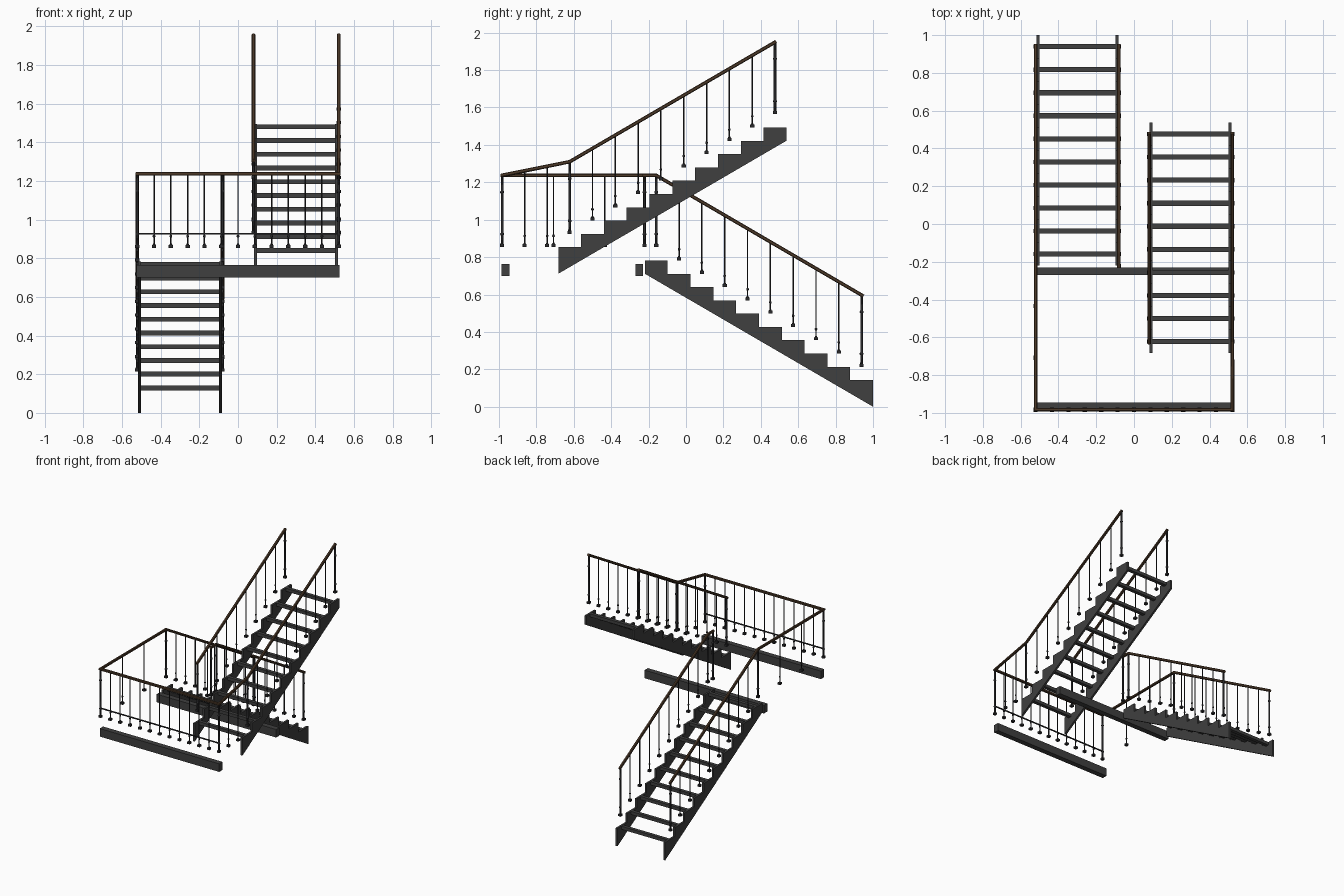
import bpy, bmesh, math
from mathutils import Vector, Matrix

if "Cube" in bpy.data.objects:
    bpy.data.objects.remove(bpy.data.objects["Cube"])

RUN, RISE, N = 0.122, 0.0711, 10
LAND = 12 * RISE            # foot height of the landing posts
RAIL_Z = 1.237
OUT, INN, FRONT = 0.521, 0.08, -0.983


def material(name, col):
    m = bpy.data.materials.new(name)
    m.diffuse_color = (*col, 1)
    m.use_nodes = True
    m.node_tree.nodes["Principled BSDF"].inputs["Base Color"].default_value = m.diffuse_color
    return m


steel = material("dark_steel", (0.05, 0.05, 0.05))
black = material("black_iron", (0.022, 0.022, 0.024))
wood = material("dark_wood", (0.075, 0.042, 0.022))


def finish(bm, name, mat, smooth=False):
    bmesh.ops.recalc_face_normals(bm, faces=bm.faces)
    me = bpy.data.meshes.new(name)
    bm.to_mesh(me)
    bm.free()
    me.materials.append(mat)
    ob = bpy.data.objects.new(name, me)
    bpy.context.collection.objects.link(ob)
    if smooth:
        bpy.ops.object.select_all(action='DESELECT')
        ob.select_set(True)
        bpy.context.view_layer.objects.active = ob
        bpy.ops.object.shade_smooth_by_angle(angle=math.radians(40))
    return ob


def add_box(bm, centre, size):
    bmesh.ops.create_cube(bm, size=1, matrix=Matrix.Translation(centre)
                          @ Matrix.Diagonal((*size, 1)))


def box(name, centre, size, mat=steel):
    bm = bmesh.new()
    add_box(bm, centre, size)
    return finish(bm, name, mat)


def stringer(name, x, y0, z0, d):
    # saw-tooth side plate
    pts = [(y0, z0)]
    for k in range(N):
        z = z0 + (k + 2) * RISE
        pts += [(y0 + d * k * RUN, z), (y0 + d * (k + 1) * RUN, z)]
    pts.append((y0 + d * N * RUN, z0 + N * RISE))
    bm = bmesh.new()
    f = bm.faces.new([bm.verts.new((x - 0.008, y, z)) for y, z in pts])
    ext = bmesh.ops.extrude_face_region(bm, geom=[f])
    bmesh.ops.translate(bm, vec=(0.016, 0, 0),
                        verts=[v for v in ext["geom"] if isinstance(v, bmesh.types.BMVert)])
    finish(bm, name, steel)


def add_lathe(bm, x, y, profile, sides=8):
    rings = [[bm.verts.new((x + r * math.cos(a), y + r * math.sin(a), z))
              for a in (2 * math.pi * i / sides for i in range(sides))] for r, z in profile]
    for a, b in zip(rings, rings[1:]):
        for i in range(sides):
            j = (i + 1) % sides
            bm.faces.new((a[i], a[j], b[j], b[i]))
    bm.faces.new(rings[0])
    bm.faces.new(rings[-1])


def post(name, x, y, foot, top, thick=False):
    # square foot, round shaft, turned collars
    r = 0.0072 if thick else 0.0038
    bm = bmesh.new()
    add_box(bm, (x, y, foot + 0.008), (0.022, 0.022, 0.016))
    prof = [(0.009, foot + 0.014), (r, foot + 0.024)]
    for h in ((0.07, top - foot - 0.09) if thick else (0.06,)):
        prof += [(r, foot + h - 0.007), (r + 0.003, foot + h - 0.003),
                 (r + 0.003, foot + h + 0.003), (r, foot + h + 0.007)]
    prof.append((r, top))
    add_lathe(bm, x, y, prof)
    finish(bm, name, black, True)


def handrail(name, path):
    # mitred sweep of a chamfered bar
    w, c = 0.0095, 0.004
    sec = [(w, c - w), (w, w - c), (w - c, w), (c - w, w),
           (-w, w - c), (-w, c - w), (c - w, -w), (w - c, -w)]
    p = [Vector(v) for v in path]
    dirs = [(b - a).normalized() for a, b in zip(p, p[1:])]
    bm = bmesh.new()
    rings = []
    for i, pt in enumerate(p):
        d = dirs[max(i - 1, 0)]
        plane = (d + dirs[min(i, len(dirs) - 1)]).normalized()
        side = d.cross(Vector((0, 0, 1))).normalized()
        up = side.cross(d)
        ring = []
        for a, b in sec:
            o = side * a + up * b
            o -= d * (o.dot(plane) / d.dot(plane))
            ring.append(bm.verts.new(pt + o))
        rings.append(ring)
    for a, b in zip(rings, rings[1:]):
        for i in range(8):
            j = (i + 1) % 8
            bm.faces.new((a[i], a[j], b[j], b[i]))
    bm.faces.new(rings[0])
    bm.faces.new(rings[-1])
    finish(bm, name, wood)


def flight(name, sx, y0, z0, d, rail0):
    for tag, x in (("inner", 0.09), ("outer", 0.509)):
        stringer(f"{name}_{tag}_stringer", sx * x, y0, z0, d)
    for k in range(N):
        y = y0 + d * (k + 0.5) * RUN
        # slim tread support bar
        box(f"{name}_tread_bar", (sx * 0.2995, y, z0 + (k + 2) * RISE - 0.013),
            (0.419, 0.027, 0.025))
        for x in (INN, OUT):
            end = k in (0, N - 1)
            post(f"{name}_{'newel' if end else 'baluster'}", sx * x, y,
                 z0 + (k + 3) * RISE, rail0 + k * RISE, end)


# stair flights
flight("lower_flight", -1, 1.0, 0, -1, RAIL_Z - 9 * RISE)
flight("upper_flight", 1, -0.683, 10 * RISE, 1, 1.31)
LY0, LY1 = 1 - RUN / 2, 1 - 9.5 * RUN
UY0, UY1 = -0.683 + RUN / 2, -0.683 + 9.5 * RUN

# landing beams
for tag, y in (("front", -0.965), ("rear", -0.25)):
    box(f"landing_{tag}_beam", (0, y, 0.732), (1.05, 0.042, 0.064))

# landing posts: corners, front row, both sides, inner end
for s in (-1, 1):
    post("landing_corner_newel", s * OUT, FRONT, LAND, RAIL_Z, True)
for i in range(1, 12):
    post("landing_front_baluster", -OUT + i * 2 * OUT / 12, FRONT, LAND, RAIL_Z)
for i in (1, 2):
    post("landing_left_baluster", -OUT, FRONT + (LY1 - FRONT) * i / 3, LAND, RAIL_Z)
    t = i / 3
    post("landing_right_baluster", OUT, FRONT + (UY0 - FRONT) * t, LAND,
         RAIL_Z + (1.31 - RAIL_Z) * t)
post("landing_inner_newel", -INN, -0.222, LAND, RAIL_Z, True)
box("landing_lower_rail", (0, FRONT, 0.926), (2 * OUT, 0.008, 0.008), black)

# handrails
low = RAIL_Z - 9 * RISE
high = 1.31 + 9 * RISE
handrail("outer_handrail", [(-OUT, LY0 + 0.01, low - 0.006), (-OUT, LY1, RAIL_Z),
                            (-OUT, FRONT, RAIL_Z), (OUT, FRONT, RAIL_Z),
                            (OUT, UY0, 1.31), (OUT, UY1 + 0.006, high + 0.003)])
handrail("lower_inner_handrail", [(-INN, LY0 + 0.01, low - 0.006), (-INN, LY1, RAIL_Z),
                                  (-INN, -0.232, RAIL_Z)])
handrail("upper_inner_handrail", [(INN, UY0 - 0.01, 1.304), (INN, UY1 + 0.006, high + 0.003)])
